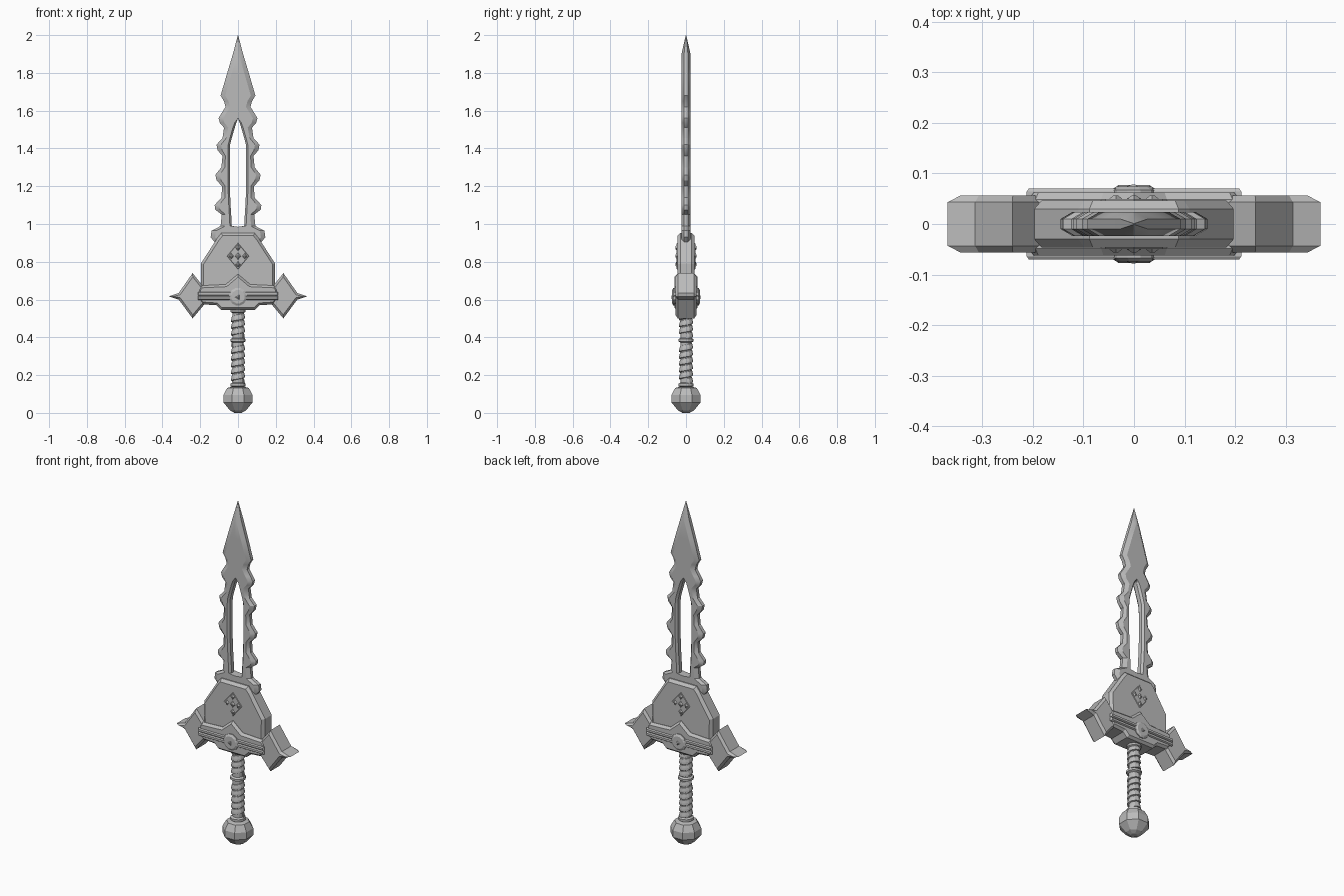
import bpy, bmesh, math
from mathutils import Vector

if "Cube" in bpy.data.objects:
    bpy.data.objects.remove(bpy.data.objects["Cube"])

steel = bpy.data.materials.new("grey steel")
steel.diffuse_color = (0.5, 0.5, 0.5, 1)
steel.use_nodes = True
steel.node_tree.nodes["Principled BSDF"].inputs["Base Color"].default_value = steel.diffuse_color


def finish(bm, name, smooth=False):
    bmesh.ops.remove_doubles(bm, verts=bm.verts, dist=0.0002)
    bmesh.ops.recalc_face_normals(bm, faces=bm.faces)
    me = bpy.data.meshes.new(name)
    bm.to_mesh(me)
    bm.free()
    me.materials.append(steel)
    ob = bpy.data.objects.new(name, me)
    bpy.context.collection.objects.link(ob)
    if smooth:
        me.shade_smooth()
        me.set_sharp_from_angle(angle=math.radians(30))
    return ob


def mirrored(half):
    """Close a right-hand (x, z) outline, listed top to bottom, with its left copy."""
    return half + [(-x, z) for x, z in reversed(half) if x > 0]


def inset(pts, d):
    """Mitred inward offset of a clockwise outline."""
    out = []
    for i, p in enumerate(pts):
        p = Vector(p)
        a = (p - Vector(pts[i - 1])).normalized()
        b = (Vector(pts[(i + 1) % len(pts)]) - p).normalized()
        na, nb = Vector((a.y, -a.x)), Vector((b.y, -b.x))
        m = (na + nb) / max(1 + na.dot(nb), 0.3)
        out.append(tuple(p + m * d))
    return out


def plate(name, pts, depth, edge, d):
    """Plate along y with chamfered front and back rims."""
    bm = bmesh.new()
    inner = inset(pts, d)
    loops = [[bm.verts.new((x, y, z)) for x, z in o] for o, y in
             ((inner, -depth), (pts, -edge), (pts, edge), (inner, depth))]
    n = len(pts)
    for a, b in zip(loops, loops[1:]):
        for i in range(n):
            j = (i + 1) % n
            bm.faces.new((a[i], a[j], b[j], b[i]))
    bm.faces.new(loops[0])
    bm.faces.new(loops[-1])
    return finish(bm, name)


def lathe(name, profile, sides, axis='Z', origin=(0, 0, 0), sign=1):
    """Revolve (radius, height) points around z, or around y."""
    bm = bmesh.new()
    rings = []
    for r, h in profile:
        ring = []
        for i in range(sides):
            t = 2 * math.pi * (i + 0.5) / sides
            u, v = r * math.cos(t), r * math.sin(t)
            co = (u, v, h) if axis == 'Z' else (u, sign * h, v)
            ring.append(bm.verts.new(Vector(co) + Vector(origin)))
        rings.append(ring)
    for a, b in zip(rings, rings[1:]):
        for i in range(sides):
            j = (i + 1) % sides
            bm.faces.new((a[i], a[j], b[j], b[i]))
    bm.faces.new(rings[0])
    bm.faces.new(rings[-1])
    return finish(bm, name)


def pyramid(name, cx, cz, rx, rz, y0, y1, top):
    """Small diamond stud standing on the front (negative y) or back."""
    bm = bmesh.new()
    dirs = ((1, 0), (0, 1), (-1, 0), (0, -1))
    a = [bm.verts.new((cx + rx * u, y0, cz + rz * v)) for u, v in dirs]
    b = [bm.verts.new((cx + rx * top * u, y1, cz + rz * top * v)) for u, v in dirs]
    for i in range(4):
        j = (i + 1) % 4
        bm.faces.new((a[i], a[j], b[j], b[i]))
    bm.faces.new(a)
    bm.faces.new(b)
    return finish(bm, name)


# Blade: rows of (height, slot half-width, outer half-width)
rows = [(0.90, 0, .12), (0.93, 0, .145), (0.965, 0, .14), (0.985, 0, .10),
        (0.99, .033, .092), (1.05, .036, .086), (1.075, .038, .12),
        (1.10, .039, .124), (1.14, .041, .088), (1.20, .043, .084),
        (1.23, .043, .113), (1.26, .043, .12), (1.30, .043, .088),
        (1.36, .043, .082), (1.39, .043, .108), (1.42, .042, .114),
        (1.455, .033, .082), (1.51, .017, .074), (1.535, .009, .096),
        (1.56, 0, .103), (1.585, 0, .088), (1.62, 0, .066), (1.65, 0, .074),
        (1.68, 0, .092), (1.79, 0, .06), (1.90, 0, .027), (2.0, 0, .0008)]
bm = bmesh.new()
loops = []
for z, s, o in rows:
    t = 0.024 if z < 1.95 else 0.001
    e = min(0.010, t)
    bev = min(0.024, (o - s) * 0.4) if z < 1.85 else o * 0.9
    lip = min(0.010, s)
    front = [(s, t if s == 0 else 0.012), (s + lip, t), (o - bev, t), (o, e)]
    sec = [(x, -y) for x, y in front] + [(x, y) for x, y in reversed(front)]
    loops.append([bm.verts.new((x, y, z)) for x, y in sec])
for k, (a, b) in enumerate(zip(loops, loops[1:])):
    for i in range(8):
        j = (i + 1) % 8
        if i == 7 and rows[k][1] == 0 and rows[k + 1][1] == 0:
            continue  # leave the centre plane open for the mirror
        bm.faces.new((a[i], a[j], b[j], b[i]))
bm.faces.new(loops[0])
bm.faces.new(loops[-1])
blade = finish(bm, "blade", True)
mir = blade.modifiers.new("mirror", 'MIRROR')
mir.merge_threshold = 0.0005

# Plate at the base of the blade
plate("blade_base", mirrored([(.088, .952), (.11, .925), (.197, .79), (.195, .62)]),
      0.046, 0.030, 0.014)

# Crossguard block with raised peak
plate("crossguard", mirrored([(0, .735), (.065, .68), (.195, .674), (.21, .655),
                              (.21, .60), (.19, .575), (.115, .57), (.09, .545)]),
      0.062, 0.048, 0.012)

# Pointed guard ends
wing = [(.24, .74), (.314, .635), (.368, .617), (.314, .60), (.24, .50),
        (.165, .59), (.165, .645)]
plate("guard_end_right", wing, 0.056, 0.043, 0.012)
plate("guard_end_left", [(-x, z) for x, z in reversed(wing)], 0.056, 0.043, 0.012)

# Rails across the guard
for z in (.608, .631):
    plate("guard_rail", [(-.212, z + .010), (.212, z + .010),
                         (.212, z - .010), (-.212, z - .010)], 0.070, 0.064, 0.004)

for side, label in ((-1, "front"), (1, "back")):
    # Round boss with a raised triangular stud
    lathe("boss_" + label, [(.048, .05), (.048, .067), (.036, .074), (.024, .074)],
          12, 'Y', (0, 0, .615), side)
    lathe("boss_stud_" + label, [(.026, .070), (.004, .078)], 3, 'Y',
          (0, 0, .612), side)
    # Diamond ornament made of four studs around a centre stud
    pyramid("ornament_bed_" + label, 0, .83, .060, .072, side * .044, side * .049, .93)
    pyramid("ornament_centre_" + label, 0, .83, .020, .024, side * .046, side * .055, .3)
    for u, v in ((1, 0), (-1, 0), (0, 1), (0, -1)):
        pyramid("ornament_stud_" + label, u * .036, .83 + v * .044, .017, .020,
                side * .046, side * .056, .3)

# Grip core with collars
lathe("grip", [(.030, .12), (.030, .56)], 12)
for z, r, h in ((.148, .041, .013), (.385, .042, .012), (.54, .040, .012)):
    lathe("grip_collar", [(.030, z - h), (r, z - h * .5), (r, z + h * .5),
                          (.030, z + h)], 12)


def wrap(name, z0, z1, pitch=0.036, sides=12):
    """Helical binding with a stepped lower lip on each turn."""
    bm = bmesh.new()
    prev = None
    for i in range(int((z1 - z0) / pitch * sides) + 1):
        t = 2 * math.pi * i / sides
        z = z0 + pitch * i / sides
        sec = [bm.verts.new((r * math.cos(t), r * math.sin(t), z + dz)) for r, dz in
               ((.028, 0), (.037, .003), (.036, .014), (.032, .031), (.028, .034))]
        if prev:
            for k in range(5):
                m = (k + 1) % 5
                bm.faces.new((prev[k], prev[m], sec[m], sec[k]))
        else:
            bm.faces.new(sec)
        prev = sec
    bm.faces.new(prev)
    return finish(bm, name)


wrap("lower_grip_wrap", .150, .350)
wrap("upper_grip_wrap", .390, .510)

# Faceted pommel
lathe("pommel", [(.020, 0), (.045, .012), (.083, .055), (.083, .095), (.062, .132),
                 (.034, .138)], 8)
